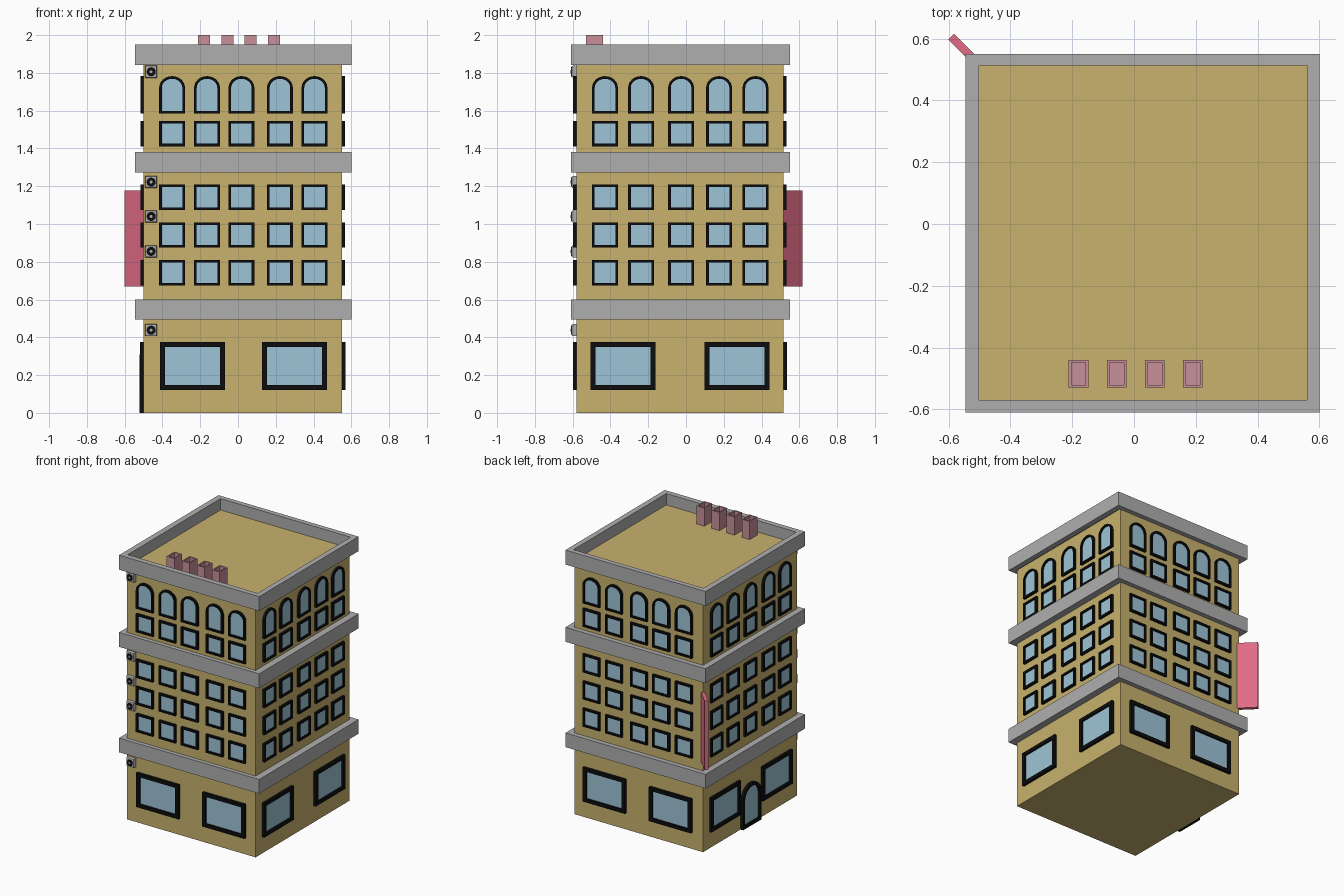
import bpy, bmesh, math
from mathutils import Matrix, Vector

if "Cube" in bpy.data.objects:
    bpy.data.objects.remove(bpy.data.objects["Cube"])

X0, X1, Y0, Y1 = -0.5, 0.55, -0.58, 0.515   # wall planes


def mat(name, r, g, b):
    m = bpy.data.materials.new(name)
    m.diffuse_color = (r, g, b, 1)
    m.use_nodes = True
    m.node_tree.nodes["Principled BSDF"].inputs["Base Color"].default_value = m.diffuse_color
    return m


TAN = mat("tan_wall", 0.58, 0.445, 0.155)
BLACK = mat("black_frame", 0.004, 0.004, 0.004)
BLUE = mat("blue_glass", 0.34, 0.56, 0.68)
PINK = mat("pink_sign", 0.75, 0.15, 0.24)
ROSE = mat("rose_chimney", 0.58, 0.28, 0.32)
GREY = mat("grey_trim", 0.43, 0.43, 0.43)


def finish(name, bm, material):
    bmesh.ops.recalc_face_normals(bm, faces=bm.faces)
    me = bpy.data.meshes.new(name)
    bm.to_mesh(me)
    bm.free()
    me.materials.append(material)
    ob = bpy.data.objects.new(name, me)
    bpy.context.collection.objects.link(ob)
    return ob


def add_box(bm, x0, x1, y0, y1, z0, z1):
    m = Matrix.Translation(((x0 + x1) / 2, (y0 + y1) / 2, (z0 + z1) / 2)) \
        @ Matrix.Diagonal((x1 - x0, y1 - y0, z1 - z0, 1))
    return bmesh.ops.create_cube(bm, size=1, matrix=m)["verts"]


def rect(x0, x1, y0, y1):
    return [(x0, y0), (x1, y0), (x1, y1), (x0, y1)]


def add_ring(bm, outer, inner, at, d0, d1):
    """Closed tube between two outlines; at(a, b, depth) gives the position."""
    n = len(outer)
    L = [[bm.verts.new(at(a, b, d)) for a, b in o]
         for o, d in ((outer, d0), (outer, d1), (inner, d1), (inner, d0))]
    for k in range(4):
        p, q = L[k], L[(k + 1) % 4]
        for i in range(n):
            j = (i + 1) % n
            bm.faces.new((p[i], p[j], q[j], q[i]))


def add_slab(bm, outline, at, d0, d1):
    n = len(outline)
    p, q = [[bm.verts.new(at(a, b, d)) for a, b in outline] for d in (d0, d1)]
    bm.faces.new(p)
    bm.faces.new(q)
    for i in range(n):
        j = (i + 1) % n
        bm.faces.new((p[i], p[j], q[j], q[i]))


def flat(x, y, z):
    return Vector((x, y, z))


# main block and the two solid ledges
ROOF = 1.865
bm = bmesh.new()
add_box(bm, X0, X1, Y0, Y1, 0, ROOF)
finish("building_block", bm, TAN)
for name, z0, z1 in (("lower_ledge", 0.495, 0.60), ("middle_ledge", 1.273, 1.38)):
    bm = bmesh.new()
    add_box(bm, -0.545, 0.60, -0.61, 0.55, z0, z1)
    finish(name, bm, GREY)

# open parapet around the roof
bm = bmesh.new()
add_ring(bm, rect(-0.545, 0.60, -0.61, 0.55), rect(-0.502, 0.56, -0.57, 0.513),
         flat, 1.843, 1.95)
finish("roof_parapet", bm, GREY)
bm = bmesh.new()
add_box(bm, -0.51, 0.565, -0.58, 0.52, 1.85, ROOF + 0.001)
finish("roof_deck", bm, TAN)


# windows and door
def outline(u, w, z0, z1, t, arch):
    """Window outline inset by t; arch is the rise of the rounded top."""
    h, z0, z1 = w / 2 - t, z0 + t, z1 - t
    if not arch:
        return rect(u - h, u + h, z0, z1)
    rise = arch - t
    top = [(u + h * math.cos(math.pi * i / 12),
            z1 - rise + rise * math.sin(math.pi * i / 12)) for i in range(13)]
    return [(u - h, z0), (u + h, z0)] + top


SIDES = {
    "front": lambda u, z, d: Vector((u, Y0 - d, z)),
    "back": lambda u, z, d: Vector((u, Y1 + d, z)),
    "right": lambda u, z, d: Vector((X1 + d, u, z)),
    "left": lambda u, z, d: Vector((X0 - d, u, z)),
}
ROWS = [(0.674, 0.809, 0), (0.875, 1.009, 0), (1.074, 1.21, 0),
        (1.411, 1.546, 0), (1.584, 1.783, 0.062)]
COLS_X = (-0.349, -0.164, 0.018, 0.222, 0.405)
COLS_Y = (-0.429, -0.238, -0.026, 0.175, 0.368)

for side, at in SIDES.items():
    wide = side in ("front", "back")
    openings = [(u, 0.137, z0, z1, 0.014, arch, 0.017)
                for z0, z1, arch in ROWS for u in (COLS_X if wide else COLS_Y)]
    for u in ((-0.241, 0.299) if wide else (-0.334, 0.27)):
        openings.append((u, 0.344, 0.122, 0.374, 0.026, 0, 0.019))
    groups = [("windows", openings)]
    if side == "left":
        groups.append(("door", [(-0.03, 0.215, 0.0, 0.31, 0.022, 0.1, 0.022)]))
    for kind, items in groups:
        frames, glass = bmesh.new(), bmesh.new()
        for u, w, z0, z1, t, arch, depth in items:
            inner = outline(u, w, z0, z1, t, arch)
            add_ring(frames, outline(u, w, z0, z1, 0, arch), inner, at, -0.002, depth)
            add_slab(glass, inner, at, -0.002, 0.006)
        finish(f"{side}_{kind}_frames", frames, BLACK)
        finish(f"{side}_{kind}_glass", glass, BLUE)

# hollow chimneys
bm = bmesh.new()
for x in (-0.18, -0.056, 0.067, 0.19):
    out = rect(x - 0.032, x + 0.032, -0.53, -0.44)
    inn = rect(x - 0.023, x + 0.023, -0.521, -0.449)
    add_ring(bm, out, inn, flat, ROOF - 0.005, 2.0)
    add_slab(bm, inn, flat, ROOF - 0.005, 1.93)
finish("chimneys", bm, ROSE)

# blank sign board set diagonally on the back left corner
bm = bmesh.new()
vs = add_box(bm, -0.01, 0.137, -0.013, 0.013, 0.668, 1.178)
bmesh.ops.transform(bm, verts=vs, matrix=Matrix.Translation((-0.495, 0.51, 0))
                    @ Matrix.Rotation(math.radians(135), 4, "Z"))
finish("corner_sign", bm, PINK)

# vent fans down the front left edge
boxes, discs, hubs = bmesh.new(), bmesh.new(), bmesh.new()


def disc(bm, z, r, y0, y1):
    pts = [(-0.46 + r * math.cos(a * math.pi / 8), z + r * math.sin(a * math.pi / 8))
           for a in range(16)]
    add_slab(bm, pts, lambda x, zz, d: Vector((x, d, zz)), y0, y1)


for z in (0.438, 0.855, 1.04, 1.222, 1.806):
    vs = add_box(boxes, -0.492, -0.428, -0.606, Y0 + 0.005, z - 0.032, z + 0.032)
    edges = [e for e in boxes.edges if all(v in vs and v.co.y < -0.6 for v in e.verts)]
    bmesh.ops.bevel(boxes, geom=edges, offset=0.008, segments=2, affect="EDGES", profile=0.5)
    disc(discs, z, 0.024, -0.600, -0.608)
    disc(hubs, z, 0.008, -0.600, -0.611)
finish("vent_housings", boxes, GREY)
finish("vent_openings", discs, BLACK)
finish("vent_hubs", hubs, GREY)
